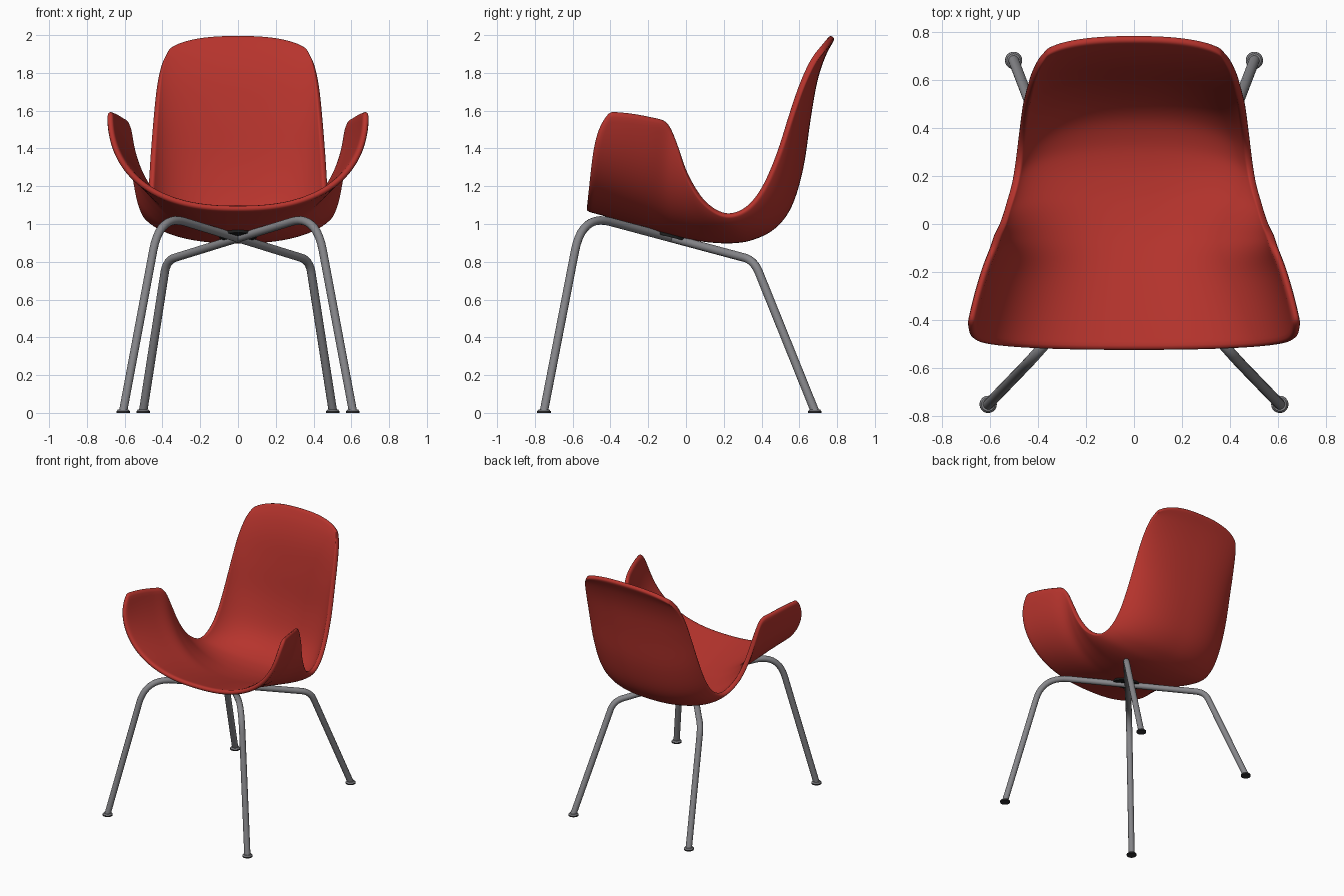
import bpy, bmesh, math
from mathutils import Vector

if "Cube" in bpy.data.objects:
    bpy.data.objects.remove(bpy.data.objects["Cube"])


def material(name, rgb):
    m = bpy.data.materials.new(name)
    m.diffuse_color = (*rgb, 1)
    m.use_nodes = True
    m.node_tree.nodes["Principled BSDF"].inputs["Base Color"].default_value = m.diffuse_color
    return m


RED = material("red shell", (0.47, 0.034, 0.026))
STEEL = material("grey steel", (0.24, 0.24, 0.255))
RUBBER = material("dark rubber", (0.03, 0.03, 0.032))
BLACK = material("black mount", (0.012, 0.012, 0.012))


def add_mesh(name, bm, mat):
    bmesh.ops.recalc_face_normals(bm, faces=bm.faces)
    me = bpy.data.meshes.new(name)
    bm.to_mesh(me)
    bm.free()
    me.materials.append(mat)
    ob = bpy.data.objects.new(name, me)
    bpy.context.collection.objects.link(ob)
    return ob


def smooth(ob, angle):
    bpy.ops.object.select_all(action='DESELECT')
    ob.select_set(True)
    bpy.context.view_layer.objects.active = ob
    bpy.ops.object.shade_smooth_by_angle(angle=math.radians(angle))


def spline(a, b, c, d, t):
    return 0.5 * (2*b + (c - a)*t + (2*a - 5*b + 4*c - d)*t*t + (3*b - a - 3*c + d)*t**3)


# Shell sections, front to back top:
# centre y, centre z, edge x, edge y, edge z, forward-curl power
ROWS = [
    (-.526, 1.085, .681, -.405, 1.597, 6),
    (-.400, 1.050, .655, -.300, 1.588, 2.5),
    (-.250, 1.007, .620, -.185, 1.567, 1.2),
    (-.130, .972, .587, -.100, 1.537, 1),
    (-.040, .948, .570, -.045, 1.420, 1),
    (.060, .928, .550, .000, 1.280, 1),
    (.150, .917, .528, .070, 1.150, 1),
    (.250, .915, .503, .155, 1.072, 1),
    (.350, .932, .487, .240, 1.052, 1),
    (.460, .988, .475, .330, 1.095, 1),
    (.545, 1.100, .465, .410, 1.200, 1),
    (.605, 1.300, .455, .485, 1.370, 1),
    (.642, 1.550, .440, .552, 1.570, 1),
    (.678, 1.755, .424, .612, 1.735, 1),
    (.722, 1.892, .398, .670, 1.857, 1),
    (.776, 1.994, .362, .720, 1.922, 1),
]


def build_shell():
    rows, sub, half = [Vector(r) for r in ROWS], 4, 22
    n = len(rows)
    stations = []
    for i in range(n - 1):
        a = rows[i-1] if i else 2*rows[0] - rows[1]
        d = rows[i+2] if i + 2 < n else 2*rows[-1] - rows[-2]
        stations += [spline(a, rows[i], rows[i+1], d, k/sub) for k in range(sub)]
    stations.append(rows[-1])
    bm = bmesh.new()
    grid = []
    e = 2 / 2.4  # superellipse cross-section
    for j, (yc, zc, xe, ye, ze, p) in enumerate(stations):
        # the backrest uses less of the arc, so its sides curl in more gently
        end = (1 - 0.28 * min(1, 1.6 * j / (len(stations) - 1))) * math.pi / 2
        sx, sr = math.sin(end)**e, 1 - max(math.cos(end), 0)**e
        line = []
        for k in range(-half, half + 1):
            t = abs(k) / half * end
            x = math.copysign(xe * math.sin(t)**e / sx, k)
            r = (1 - max(math.cos(t), 0)**e) / sr
            curl = 0.45*r + 0.55*r**p
            line.append(bm.verts.new((x, yc + (ye - yc)*curl, zc + (ze - zc)*r)))
        grid.append(line)
    for a, b in zip(grid, grid[1:]):
        for k in range(2*half):
            bm.faces.new((a[k], a[k+1], b[k+1], b[k]))
    ob = add_mesh("seat_shell", bm, RED)
    smooth(ob, 180)
    s = ob.modifiers.new("thickness", 'SOLIDIFY')
    s.thickness, s.offset = 0.034, 0
    s = ob.modifiers.new("rounding", 'SUBSURF')
    s.levels = s.render_levels = 1


def rounded_path(pts, trims, steps=10):
    """Polyline whose inner corners are replaced by curves."""
    out = [pts[0]]
    for i, trim in enumerate(trims, 1):
        c = pts[i]
        a = c + (pts[i-1] - c).normalized() * trim
        b = c + (pts[i+1] - c).normalized() * trim
        out += [a*(1-t)**2 + c*2*t*(1-t) + b*t*t for t in (k/steps for k in range(steps + 1))]
    return out + [pts[-1]]


def build_tube(name, path, radius):
    cu = bpy.data.curves.new(name, 'CURVE')
    cu.dimensions = '3D'
    cu.bevel_depth, cu.bevel_resolution, cu.use_fill_caps = radius, 4, True
    sp = cu.splines.new('POLY')
    sp.points.add(len(path) - 1)
    for q, v in zip(sp.points, path):
        q.co = (*v, 1)
    tmp = bpy.data.objects.new(name + "_curve", cu)
    bpy.context.collection.objects.link(tmp)
    bpy.context.view_layer.update()
    dg = bpy.context.evaluated_depsgraph_get()
    me = bpy.data.meshes.new_from_object(tmp.evaluated_get(dg))
    bpy.data.objects.remove(tmp)
    me.materials.clear()
    me.materials.append(STEEL)
    ob = bpy.data.objects.new(name, me)
    bpy.context.collection.objects.link(ob)
    smooth(ob, 50)


def build_disc(name, centre, r1, r2, depth, mat):
    bm = bmesh.new()
    bmesh.ops.create_cone(bm, cap_ends=True, segments=32, radius1=r1, radius2=r2, depth=depth)
    bmesh.ops.translate(bm, verts=bm.verts, vec=centre)
    ob = add_mesh(name, bm, mat)
    smooth(ob, 40)
    return ob


build_shell()

# Two bent tubes crossing under the seat, each a front leg and the opposite rear leg
for side, s in (("right", 1), ("left", -1)):
    pts = [Vector((s*x, y, z)) for x, y, z in
           ((.608, -.752, .010), (.413, -.550, 1.052), (-.378, .360, .808), (-.502, .682, .010))]
    build_tube("leg_tube_" + side, rounded_path(pts, (.2, .07)), .0225)
    # Feet: rubber pad with a steel cup on top
    for end, p in (("front", pts[0]), ("rear", pts[-1])):
        build_disc(f"foot_pad_{end}_{side}", (p.x, p.y, .0045), .036, .036, .009, RUBBER)
        build_disc(f"foot_cup_{end}_{side}", (p.x, p.y, .0135), .035, .028, .009, STEEL)

# Mounting plate between the tubes and the shell
plate = build_disc("mount_plate", (0, 0, 0), .10, .10, .024, BLACK)
plate.location = (0, -.08, .942)
plate.rotation_euler.x = math.radians(-14)
